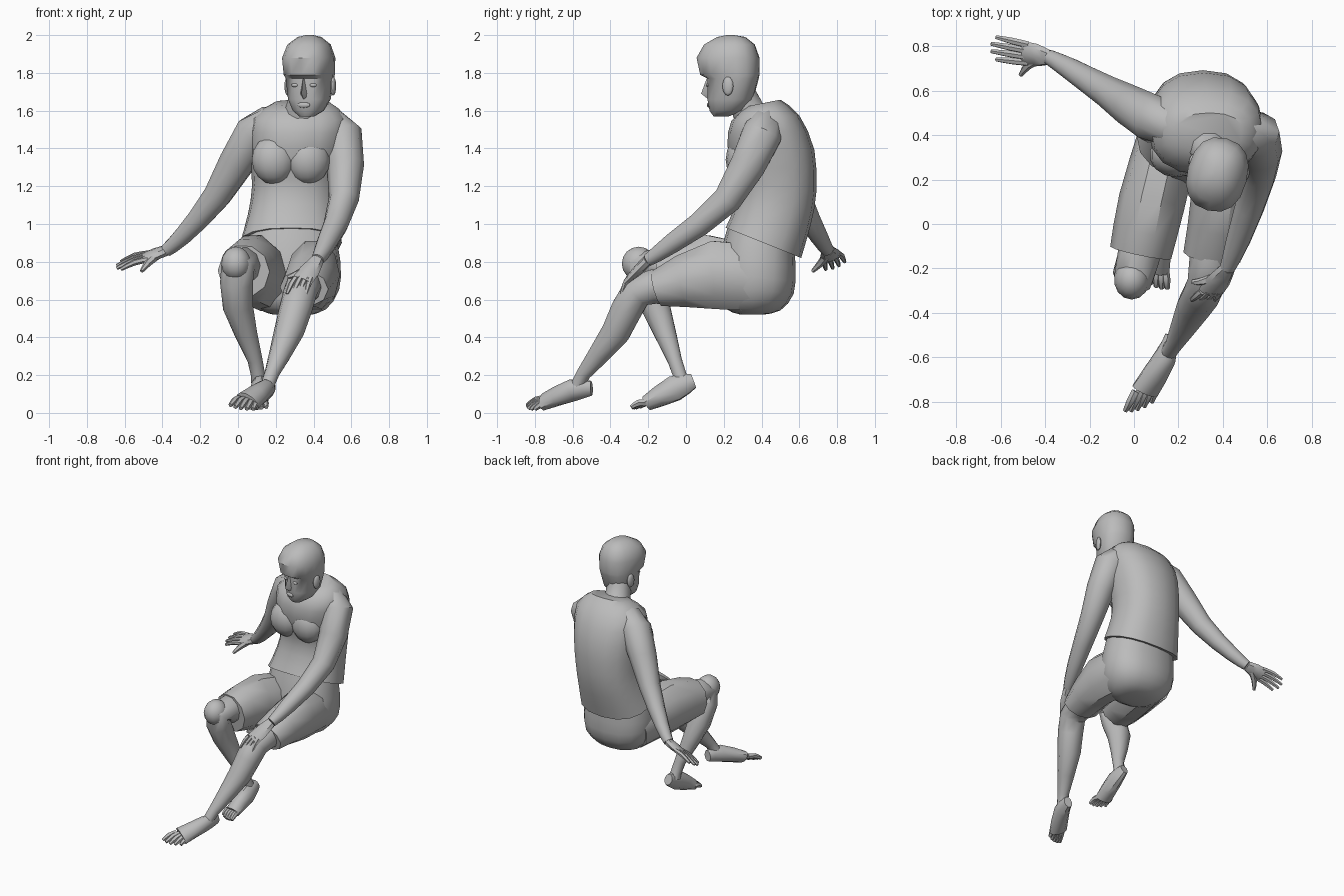
import bpy
import bmesh
import math
from mathutils import Vector, Matrix

if "Cube" in bpy.data.objects:
    bpy.data.objects.remove(bpy.data.objects["Cube"])

grey = bpy.data.materials.new("plain_grey")
grey.use_nodes = True
COLOUR = (0.5, 0.5, 0.5, 1)
grey.diffuse_color = COLOUR
grey.node_tree.nodes["Principled BSDF"].inputs["Base Color"].default_value = COLOUR
parts = []


def add(name, bm):
    """Turn a bmesh into a finished grey object."""
    bmesh.ops.recalc_face_normals(bm, faces=bm.faces)
    mesh = bpy.data.meshes.new(name)
    bm.to_mesh(mesh)
    bm.free()
    mesh.materials.append(grey)
    part = bpy.data.objects.new(name, mesh)
    bpy.context.collection.objects.link(part)
    parts.append(part)


def skin(name, rings):
    """Bridge a list of point rings and close both ends."""
    bm = bmesh.new()
    loops = [[bm.verts.new(point) for point in ring] for ring in rings]
    count = len(loops[0])
    for low, high in zip(loops, loops[1:]):
        for i in range(count):
            j = (i + 1) % count
            bm.faces.new((low[i], low[j], high[j], high[i]))
    bm.faces.new(loops[0])
    bm.faces.new(loops[-1])
    add(name, bm)


def circle(count, power=1):
    """Unit ring; a power under one makes it squarer."""
    angles = [math.tau * i / count for i in range(count)]
    return [[math.copysign(abs(v) ** power, v) for v in (math.cos(a), math.sin(a))]
            for a in angles]


def smooth(keys, steps=2):
    """Run a smooth curve through the key sections."""
    keys = [Vector(key) for key in keys]
    last = len(keys) - 1
    rows = []
    for i in range(last):
        before, start, end, after = (keys[max(0, min(j, last))] for j in range(i - 1, i + 3))
        for step in range(steps):
            t = step / steps
            linear = end - before
            square = before * 2 - start * 5 + end * 4 - after
            cube = start * 3 - before - end * 3 + after
            rows.append(start + (linear * t + square * t ** 2 + cube * t ** 3) / 2)
    rows.append(keys[-1])
    return rows


def limb(name, keys, sides=10, across=(1, 0, 0)):
    """Loft along a path; each key is x, y, z, radius and perhaps a second radius."""
    rows = smooth(keys)
    points = [Vector(row[:3]) for row in rows]
    rings = []
    for i, (row, point) in enumerate(zip(rows, points)):
        along = points[min(i + 1, len(points) - 1)] - points[max(i - 1, 0)]
        along.normalize()
        wide = Vector(across)
        wide = (wide - along * wide.dot(along)).normalized()
        deep = along.cross(wide)
        rings.append([point + wide * c * row[3] + deep * s * row[-1]
                      for c, s in circle(sides)])
    skin(name, rings)


def body(name, keys, xs, slopes):
    """Stack rings; each key is y, z, half width, half depth; x and slope drift upwards."""
    rows = smooth(keys)
    rings = []
    for i, (y, z, width, depth) in enumerate(rows):
        f = i / (len(rows) - 1)
        x = xs[0] + (xs[1] - xs[0]) * f
        slope = slopes[0] + (slopes[1] - slopes[0]) * f
        rings.append([(x + width * c, y + depth * s, z + slope * depth * s)
                      for c, s in circle(16, 0.85)])
    skin(name, rings)


def blob(name, centre, size, turn=0):
    bm = bmesh.new()
    bmesh.ops.create_uvsphere(bm, u_segments=14, v_segments=8, radius=1)
    bm.transform(Matrix.Translation(centre) @ Matrix.Rotation(turn, 4, "Z")
                 @ Matrix.Diagonal((*size, 1)))
    add(name, bm)


def fan(name, base, tip, spread, count, radius):
    """Fingers or toes side by side; the middle ones reach further."""
    for i in range(count):
        offset = 2 * i / (count - 1) - 1
        reach = (tip - base) * (1.2 - 0.2 * offset ** 2)
        root = base + spread * offset * 0.8 - reach * 0.2
        end = base + spread * offset + reach
        knuckle = root.lerp(end, 0.5) + Vector((0, 0, 0.01))
        limb(f"{name}_{i + 1}", [(*root, radius), (*knuckle, radius), (*end, radius * 0.6)],
             6, spread)


def arm(side, keys, knuckles, tip, thumb, spread):
    knuckles, tip, thumb, spread = map(Vector, (knuckles, tip, thumb, spread))
    limb(side + "_arm", keys)
    wrist = Vector(keys[-1][:3])
    palm = wrist.lerp(knuckles, 0.5)
    limb(side + "_palm", [(*wrist, 0.036, 0.03), (*palm, 0.055, 0.027),
                          (*knuckles, 0.055, 0.018)], 8, spread)
    fan(side + "_finger", knuckles, tip, spread, 4, 0.016)
    limb(side + "_thumb", [(*wrist.lerp(palm, 0.5), 0.025),
                           (*palm.lerp(thumb, 0.5), 0.02), (*thumb, 0.01)], 6, spread)


def leg(side, keys, foot, toe, spread):
    toe, spread = Vector(toe), Vector(spread)
    limb(side + "_leg", keys)
    limb(side + "_foot", foot, 10, spread)
    fan(side + "_toe", Vector(foot[-1][:3]), toe, spread, 5, 0.019)


# Shirt
body("shirt", [(.41, .9, .27, .2), (.46, 1.05, .24, .2), (.48, 1.2, .23, .21),
               (.45, 1.4, .25, .23), (.42, 1.56, .25, .18), (.41, 1.64, .15, .09)],
     (.28, .34), (-.4, .2))
for side, x in (("right", .19), ("left", .37)):
    blob(side + "_chest", (x, .31, 1.34), (.12, .1, .13))

# Shorts
body("shorts_seat", [(.35, .52, .1, .06), (.35, .55, .18, .15), (.37, .65, .25, .2),
                     (.38, .8, .26, .2), (.4, .98, .23, .17)], (.29, .28), (0, -.2))
limb("left_shorts_leg", [(.39, .4, .7, .14, .17), (.4, .15, .73, .14, .19),
                         (.35, -.15, .66, .13, .1)])
limb("right_shorts_leg", [(.16, .4, .7, .14, .17), (.08, .1, .76, .15, .19),
                          (.03, -.13, .75, .14, .14)])

# Legs and feet
leg("left", [(.35, -.1, .67, .1), (.33, -.26, .64, .09), (.27, -.37, .43, .08),
             (.18, -.54, .21, .04), (.15, -.58, .13, .04)],
    [(.17, -.5, .13, .03, .04), (.14, -.6, .12, .05, .06), (.05, -.75, .06, .07, .04)],
    (.02, -.82, .03), (.06, .02, -.01))
leg("right", [(.04, -.05, .76, .1), (0, -.24, .78, .09), (0, -.16, .56, .08),
              (.09, -.06, .28, .04), (.11, -.02, .16, .04)],
    [(.12, .04, .17, .03, .04), (.12, -.06, .13, .05, .07), (.1, -.21, .05, .06, .04)],
    (.1, -.27, .03), (-.05, .02, 0))
blob("right_kneecap", (-.01, -.25, .79), (.08, .09, .09))

# Arms and hands
arm("left", [(.42, .42, 1.54, .08), (.55, .4, 1.47, .11), (.56, .22, 1.13, .08),
             (.47, -.07, .9, .055), (.42, -.2, .81, .035)],
    (.34, -.31, .7), (.31, -.34, .63), (.26, -.26, .72), (.05, 0, 0))
arm("right", [(.22, .43, 1.54, .08), (.09, .47, 1.48, .11), (-.11, .59, 1.15, .075),
              (-.29, .7, .94, .05), (-.38, .75, .86, .035)],
    (-.5, .77, .82), (-.62, .79, .78), (-.51, .67, .75), (0, .05, .02))

# Neck
limb("neck", [(.33, .38, 1.52, .12), (.34, .33, 1.6, .09), (.36, .28, 1.72, .08)])

# Head, turned a little to its right
TURN = math.radians(-15)
PIVOT = Vector((.375, .225, 0))


def turned(x, y, z):
    """Place a point given from the head's own middle line."""
    return PIVOT + Matrix.Rotation(TURN, 3, "Z") @ Vector((x, y, z))


# Jaw, hairline step and crown: height, front, back, half width
head = [(1.57, -.08, 0, .04), (1.6, -.1, .08, .08), (1.66, -.11, .13, .11),
        (1.77, -.11, .16, .125), (1.79, -.15, .165, .13), (1.88, -.17, .165, .135),
        (1.95, -.13, .14, .11), (1.99, -.06, .09, .06), (2, -.01, .03, .02)]
skin("head", [[turned(width * c, (front + back + (back - front) * s) / 2, z)
               for c, s in circle(16, 0.85)] for z, front, back, width in head])

# Face and ears
skin("nose", [[turned(-width, -.09, z), turned(0, tip, z), turned(width, -.09, z)]
              for z, width, tip in ((1.77, .01, -.12), (1.69, .025, -.15), (1.66, .02, -.11))])
blob("mouth", turned(0, -.105, 1.63), (.035, .01, .015), TURN)
for side, s in (("left", 1), ("right", -1)):
    blob(side + "_ear", turned(s * .125, .03, 1.73), (.015, .03, .05), TURN)
    blob(side + "_eye", turned(s * .05, -.1, 1.735), (.02, .01, .01), TURN)

# Smooth shading with sharp creases
bpy.ops.object.select_all(action="DESELECT")
for part in parts:
    part.select_set(True)
bpy.context.view_layer.objects.active = parts[0]
bpy.ops.object.shade_smooth_by_angle(angle=math.radians(40))
